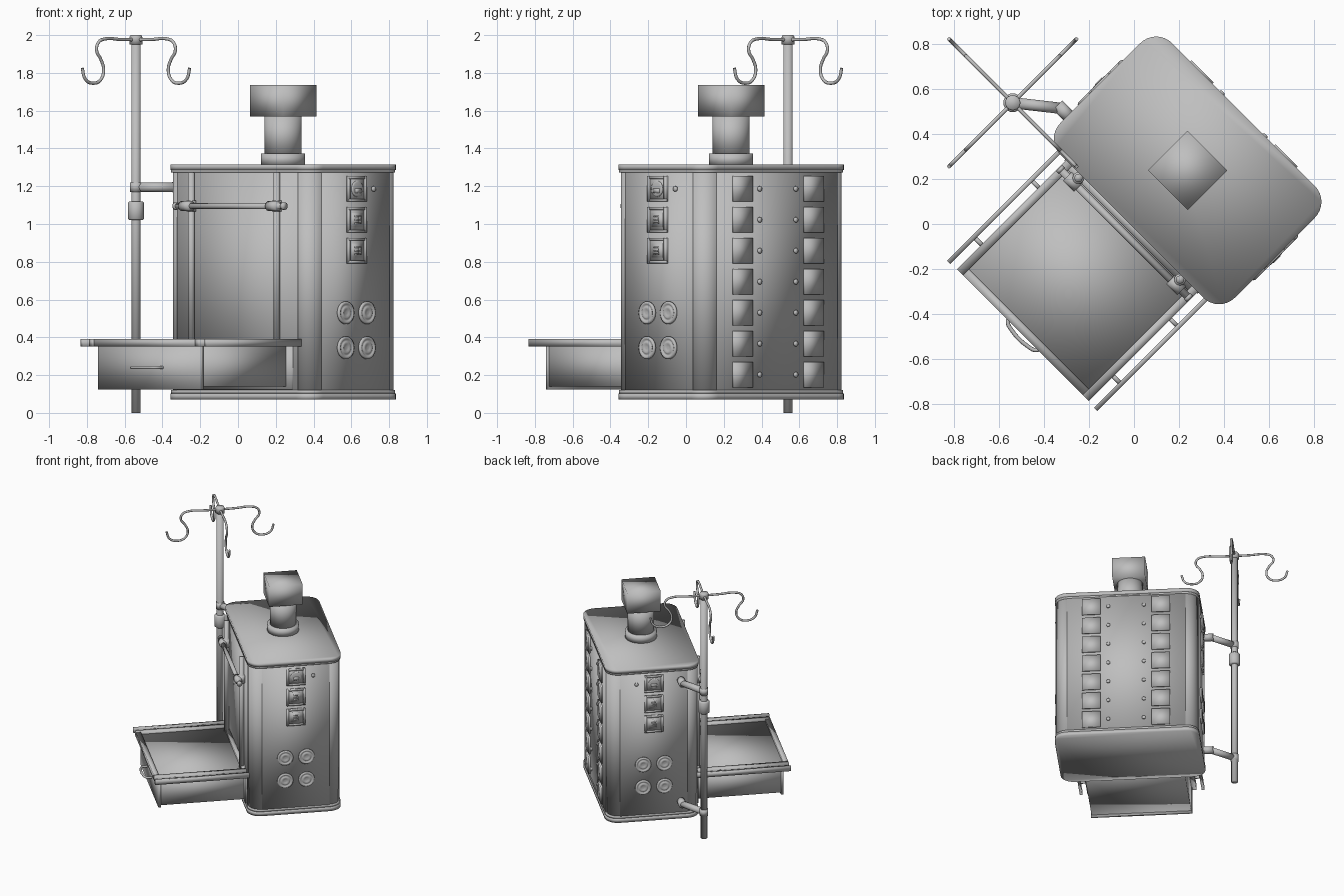
import bpy, bmesh, math
from mathutils import Matrix, Vector

cube = bpy.data.objects.get("Cube")
if cube:
    bpy.data.objects.remove(cube, do_unlink=True)

metal = bpy.data.materials.new("plain grey metal")
metal.use_nodes = True
grey = (0.52, 0.52, 0.52, 1)
metal.diffuse_color = grey
metal.node_tree.nodes["Principled BSDF"].inputs["Base Color"].default_value = grey

# Local frame: x = depth (drawer at -x), y = width; every part is turned 45 degrees
TURN = math.radians(45)
CX = 0.338            # cabinet centre depth
HD, HW, R = 0.352, 0.55, 0.1


def place(name, data):
    """Link an object, smooth and turned into the world frame."""
    data.materials.append(metal)
    ob = bpy.data.objects.new(name, data)
    ob.rotation_euler.z = TURN
    bpy.context.collection.objects.link(ob)


class Part:
    """Collects primitives into one named object."""
    def __init__(self, name):
        self.name, self.bm = name, bmesh.new()

    def box(self, lo, hi, corner=0.0):
        lo, hi = Vector(lo), Vector(hi)
        tmp = bmesh.new()
        mat = Matrix.Translation((lo + hi) / 2) @ Matrix.Diagonal((*(hi - lo), 1))
        bmesh.ops.create_cube(tmp, size=1, matrix=mat)
        if corner:
            up = [e for e in tmp.edges if abs(e.verts[0].co.z - e.verts[1].co.z) > 1e-4]
            bmesh.ops.bevel(tmp, geom=up, offset=corner, segments=8, affect='EDGES', profile=0.5)
        me = bpy.data.meshes.new("tmp")
        tmp.to_mesh(me)
        tmp.free()
        self.bm.from_mesh(me)
        bpy.data.meshes.remove(me)
        return self

    def lathe(self, base, axis, profile, n=24):
        """Turn (radius, height) pairs around an axis."""
        mat = Matrix.Translation(base) @ Vector(axis).to_track_quat('Z', 'Y').to_matrix().to_4x4()
        rings = []
        for r, h in profile:
            rings.append([self.bm.verts.new(mat @ Vector((r * math.cos(math.tau * i / n),
                          r * math.sin(math.tau * i / n), h))) for i in range(n)])
        for a, b in zip(rings, rings[1:]):
            for i in range(n):
                j = (i + 1) % n
                self.bm.faces.new((a[i], a[j], b[j], b[i]))
        self.bm.faces.new(rings[0][::-1])
        self.bm.faces.new(rings[-1])
        return self

    def tube(self, p, q, r, n=20):
        d = Vector(q) - Vector(p)
        return self.lathe(p, d, [(r, 0), (r, d.length)], n)

    def done(self):
        me = bpy.data.meshes.new(self.name)
        bmesh.ops.recalc_face_normals(self.bm, faces=self.bm.faces)
        self.bm.to_mesh(me)
        self.bm.free()
        me.shade_smooth()
        place(self.name, me)


def slab(name, z0, z1, inset=0.0):
    d, w = HD - inset, HW - inset
    Part(name).box((CX - d, -w, z0), (CX + d, w, z1), R - inset).done()


# Cabinet shell
slab("cabinet_body", 0.11, 1.29, 0.012)
slab("bottom_plate", 0.07, 0.103)
slab("bottom_trim", 0.103, 0.12, 0.003)
slab("top_trim", 1.272, 1.285, 0.003)
slab("top_plate", 1.285, 1.315)

# Flat wall panels between the rounded corners
d, w, t = HD - 0.006, HW - 0.006, 0.012
panels = Part("wall_panels")
for s in (-1, 1):
    x, y = CX + s * d, s * w
    panels.box((min(x, x - s * t), R - HW, 0.119), (max(x, x - s * t), HW - R, 1.273))
    panels.box((CX - HD + R, min(y, y - s * t), 0.119), (CX + HD - R, max(y, y - s * t), 1.273))
panels.done()

# Chimney with square cap
Part("chimney_collar").lathe((CX, 0, 1.31), (0, 0, 1), [(0.117, 0), (0.117, 0.063)], 40).done()
Part("chimney_pipe").tube((CX, 0, 1.36), (CX, 0, 1.58), 0.098, 40).done()
Part("chimney_cap").box((CX - 0.125, -0.125, 1.57), (CX + 0.125, 0.125, 1.736)).done()

# Control modules, buttons and dials on both side walls
dial = [(0.06, 0), (0.06, 0.009), (0.052, 0.015), (0.044, 0.01), (0.038, 0.006),
        (0.033, 0.011), (0.024, 0.014), (0.016, 0.009), (0.004, 0.009)]
button = [(0.014, 0), (0.014, 0.008), (0.008, 0.013)]
for s, side in ((-1, "left"), (1, "right")):
    def plate(part, x, z, hx, hz, y0, y1):
        part.box((x - hx, min(s * y0, s * y1), z - hz), (x + hx, max(s * y0, s * y1), z + hz))
    modules = Part(side + "_control_modules")
    for row, z in enumerate((1.186, 1.022, 0.859)):
        plate(modules, CX, z, 0.07, 0.067, w - 0.005, w + 0.008)
        for e in (-1, 1):                      # raised frame
            plate(modules, CX + e * 0.062, z, 0.008, 0.067, w, w + 0.015)
            plate(modules, CX, z + e * 0.06, 0.07, 0.007, w, w + 0.015)
        if row == 0:                           # round switch
            modules.lathe((CX, s * (w + 0.005), z), (0, s, 0), [(0.042, 0), (0.042, 0.008), (0.034, 0.011)])
            plate(modules, CX, z - 0.01, 0.022, 0.012, w, w + 0.02)
        else:                                  # socket with slots
            plate(modules, CX, z, 0.04, 0.037, w, w + 0.012)
            plate(modules, CX - s * 0.018, z, 0.005, 0.022, w, w + 0.018)
            for k in (-1, 0, 1):
                plate(modules, CX + s * 0.002, z + k * 0.018, 0.018, 0.004, w, w + 0.018)
    modules.done()
    Part(side + "_button").lathe((CX + 0.13, s * w, 1.186), (0, s, 0), button).done()
    dials = Part(side + "_dials")
    for x in (-0.08, 0.08):
        for z in (0.53, 0.345):
            dials.lathe((CX + x, s * w, z), (0, s, 0), dial, 28)
    dials.done()

# Rear wall: two columns of plates, each with a button
plates, knobs = Part("rear_plates"), Part("rear_buttons")
for s in (-1, 1):
    for row in range(7):
        z = 1.186 - row * 0.164
        plates.box((CX + d - 0.005, s * 0.265 - 0.07, z - 0.067), (CX + d + 0.013, s * 0.265 + 0.07, z + 0.067))
        knobs.lathe((CX + d, s * 0.135, z), (1, 0, 0), button)
plates.done()
knobs.done()

# Drawer: shallow tray in a raised rim, front panel and side rails
rim = Part("drawer_rim")
for s in (-1, 1):
    rim.box((-0.7, min(s * 0.415, s * 0.377), 0.352), (0.0, max(s * 0.415, s * 0.377), 0.39))
for x in (-0.7, -0.038):
    rim.box((x, -0.377, 0.352), (x + 0.038, 0.377, 0.39))
rim.done()
Part("drawer_body").box((-0.655, -0.379, 0.14), (0.0, 0.379, 0.353)).done()
Part("drawer_tray").box((-0.663, -0.378, 0.352), (-0.037, 0.378, 0.372)).done()
Part("drawer_front").box((-0.665, -0.385, 0.125), (-0.645, 0.385, 0.355)).done()
Part("drawer_mount").box((-0.02, -0.42, 0.125), (0.02, 0.42, 0.355)).done()
rails = Part("drawer_side_rails")
for s in (-1, 1):
    y = s * 0.463
    rails.box((-0.705, y - 0.01, 0.352), (0.02, y + 0.01, 0.39))
    for x in (-0.545, -0.185):
        rails.tube((x, s * 0.4, 0.37), (x, y, 0.37), 0.01, 12)
rails.done()


def wire(name, paths, r):
    """Round wire through smooth points."""
    cu = bpy.data.curves.new(name, 'CURVE')
    cu.dimensions, cu.bevel_depth, cu.bevel_resolution = '3D', r, 3
    cu.resolution_u, cu.use_fill_caps = 5, True
    for path in paths:
        sp = cu.splines.new('BEZIER')
        sp.bezier_points.add(len(path) - 1)
        for bp, co in zip(sp.bezier_points, path):
            bp.co = co
            bp.handle_left_type = bp.handle_right_type = 'AUTO'
    place(name, cu)


wire("drawer_handle", [[(-0.66, -0.1, 0.24), (-0.705, -0.09, 0.24), (-0.72, -0.05, 0.24),
                        (-0.72, 0.05, 0.24), (-0.705, 0.09, 0.24), (-0.66, 0.1, 0.24)]], 0.009)

# Front uprights and cross bar with clamps
uprights, clamps = Part("front_uprights"), Part("bar_clamps")
for s in (-1, 1):
    uprights.tube((-0.03, s * 0.32, 0.35), (-0.03, s * 0.32, 1.272), 0.018)
    clamps.tube((-0.06, s * 0.325 - 0.035, 1.095), (-0.06, s * 0.325 + 0.035, 1.095), 0.027)
    clamps.tube((-0.03, s * 0.32, 1.065), (-0.03, s * 0.32, 1.125), 0.026)
    clamps.tube((-0.06, s * 0.395, 1.095), (-0.06, s * 0.412, 1.095), 0.02)
uprights.done()
clamps.done()
Part("front_cross_bar").tube((-0.06, -0.41, 1.095), (-0.06, 0.41, 1.095), 0.016).done()

# Hanging stand: pole, collar, wall brackets and four hooks
PY = 0.764
Part("stand_pole").tube((0, PY, 0), (0, PY, 1.99), 0.025).done()
Part("stand_collar").lathe((0, PY, 1.02), (0, 0, 1), [(0.034, 0), (0.042, 0.008), (0.042, 0.092), (0.034, 0.1)]).done()
brackets = Part("stand_brackets")
for z in (1.195, 0.21):
    brackets.tube((0, PY, z), (0.134, 0.595, z), 0.025)
    brackets.tube((0.134, 0.615, z), (0.134, 0.53, z), 0.029)
    brackets.tube((0, PY, z - 0.025), (0, PY, z + 0.025), 0.032)
brackets.done()
Part("stand_hub").lathe((0, PY, 1.95), (0, 0, 1), [(0.034, 0), (0.034, 0.04), (0.028, 0.05)]).done()
hook = [(0, 1.975), (0.12, 1.977), (0.23, 1.98), (0.28, 1.962), (0.295, 1.92), (0.262, 1.87), (0.242, 1.82),
        (0.26, 1.768), (0.32, 1.745), (0.38, 1.768), (0.402, 1.825)]
wire("stand_hooks", [[(dx * r, PY + dy * r, z) for r, z in hook]
                     for dx, dy in ((1, 0), (-1, 0), (0, 1), (0, -1))], 0.0085)
